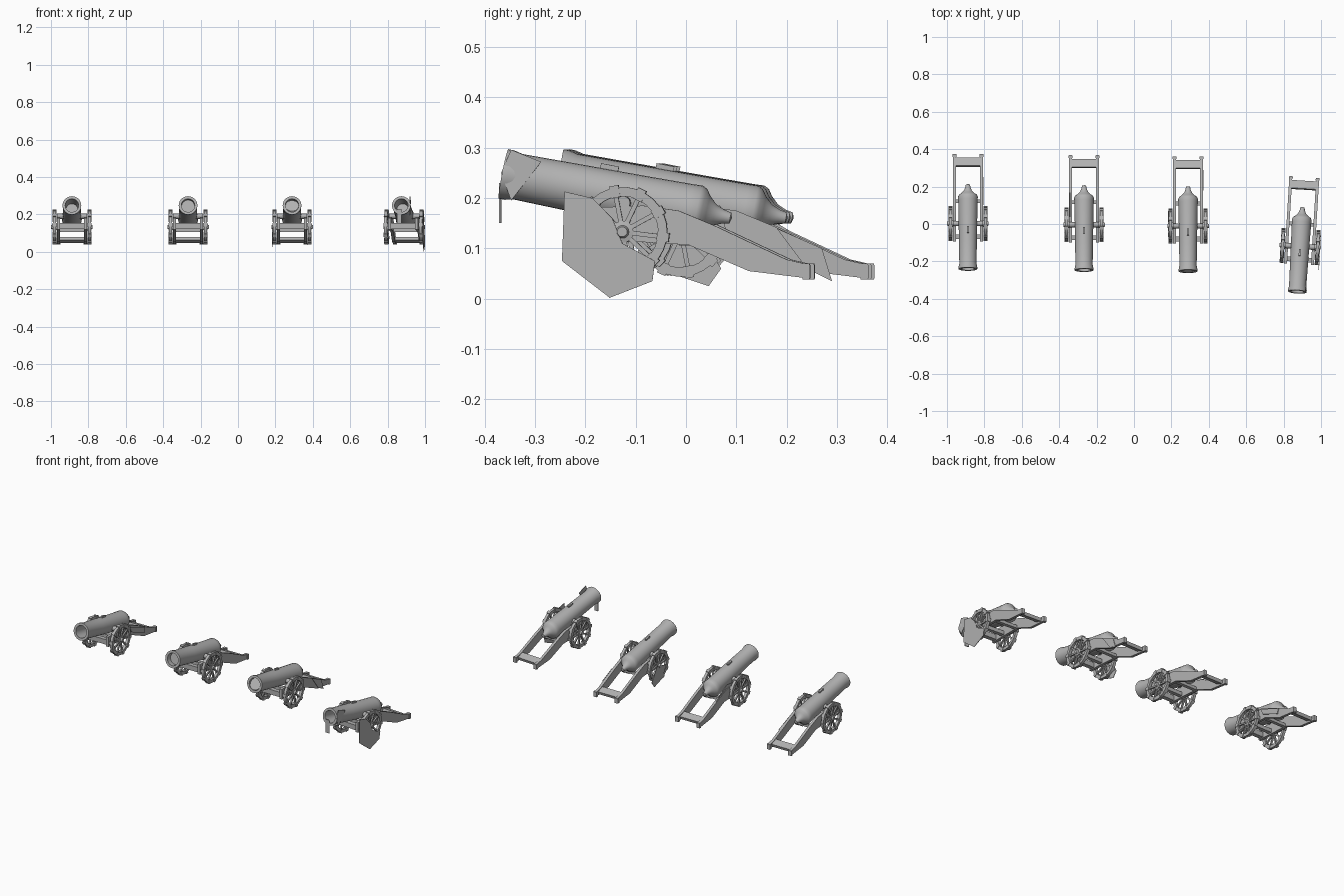
import bpy, bmesh, math
from mathutils import Vector, Matrix

if "Cube" in bpy.data.objects:
    bpy.data.objects.remove(bpy.data.objects["Cube"])

grey = bpy.data.materials.new("iron_grey")
grey.diffuse_color = (0.45, 0.45, 0.45, 1)
grey.use_nodes = True
grey.node_tree.nodes["Principled BSDF"].inputs["Base Color"].default_value = grey.diffuse_color

# position and turn of each gun
GUNS = [(-0.888, 0.002, 0), (-0.267, -0.004, 0), (0.289, -0.01, 0), (0.888, -0.12, -3.5)]
TILT = math.radians(11)
AXIS = Vector((0, math.cos(TILT), -math.sin(TILT)))
UP = Vector((0, math.sin(TILT), math.cos(TILT)))
MUZZLE = Vector((0, -0.243, 0.248))
X = Vector((1, 0, 0))
HUB_Y, HUB_Z = 0.0, 0.133


def lathe(bm, profile, origin, axis, u, v, n):
    """Revolve (distance, radius) points around an axis."""
    rings = []
    for t, r in profile:
        c = origin + axis * t
        if r == 0:
            rings.append([bm.verts.new(c)] * n)
        else:
            rings.append([bm.verts.new(c + u * r * math.cos(2 * math.pi * i / n)
                                       + v * r * math.sin(2 * math.pi * i / n)) for i in range(n)])
    for a, b in zip(rings, rings[1:]):
        for i in range(n):
            j = (i + 1) % n
            bm.faces.new(list(dict.fromkeys([a[i], a[j], b[j], b[i]])))


def box(bm, centre, size, rot=Matrix()):
    bmesh.ops.create_cube(bm, size=1, matrix=Matrix.Translation(centre) @ rot @ Matrix.Diagonal((*size, 1)))


def plank(bm, outline, x0, x1):
    """Extrude a (y, z) outline from x0 to x1."""
    a = [bm.verts.new((x0, y, z)) for y, z in outline]
    b = [bm.verts.new((x1, y, z)) for y, z in outline]
    bm.faces.new(a)
    bm.faces.new(b[::-1])
    for i in range(len(a)):
        j = (i + 1) % len(a)
        bm.faces.new((a[i], b[i], b[j], a[j]))


def finish(bm, name, guns=range(4), angle=35):
    """Make one mesh and place it on the chosen guns."""
    bmesh.ops.recalc_face_normals(bm, faces=bm.faces)
    me = bpy.data.meshes.new(name)
    bm.to_mesh(me)
    bm.free()
    me.materials.append(grey)
    for k in guns:
        ob = bpy.data.objects.new(f"gun_{k + 1}_{name}", me)
        x, y, a = GUNS[k]
        ob.location = (x, y, 0)
        ob.rotation_euler.z = math.radians(a)
        bpy.context.collection.objects.link(ob)
    bpy.ops.object.select_all(action='DESELECT')
    ob.select_set(True)
    bpy.context.view_layer.objects.active = ob
    bpy.ops.object.shade_smooth_by_angle(angle=math.radians(angle))


# barrel with bore, breech ring and knob
bm = bmesh.new()
lathe(bm, [(0.12, 0), (0.12, 0.032), (0, 0.036), (0, 0.050), (0.012, 0.050), (0.03, 0.046),
           (0.15, 0.048), (0.28, 0.050), (0.375, 0.052), (0.394, 0.053), (0.404, 0.048),
           (0.413, 0.035), (0.428, 0.021), (0.445, 0.014), (0.460, 0.011), (0.463, 0)],
      MUZZLE, AXIS, X, UP, 28)
finish(bm, "barrel")

# trunnions and top lifting lug
bm = bmesh.new()
lathe(bm, [(-0.08, 0), (-0.08, 0.014), (0.08, 0.014), (0.08, 0)], Vector((0, 0, 0.19)),
      X, Vector((0, 1, 0)), Vector((0, 0, 1)), 12)
finish(bm, "trunnions")
bm = bmesh.new()
box(bm, MUZZLE + AXIS * 0.205 + UP * 0.051, (0.01, 0.036, 0.014), Matrix.Rotation(-TILT, 4, 'X'))
finish(bm, "lifting_lug")

# carriage cheeks running back into the trail
CHEEK = [(-0.095, 0.12), (-0.095, 0.18), (0.04, 0.185), (0.11, 0.175), (0.18, 0.146), (0.325, 0.078),
         (0.372, 0.067), (0.372, 0.04), (0.25, 0.055), (0.13, 0.107), (0.0, 0.115)]
bm = bmesh.new()
for s in (-1, 1):
    plank(bm, CHEEK, s * 0.064, s * 0.08)
finish(bm, "carriage_cheeks")

# iron bands at the trail ends
bm = bmesh.new()
for s in (-1, 1):
    box(bm, (s * 0.072, 0.364, 0.054), (0.021, 0.014, 0.032))
finish(bm, "trail_bands")

# cross pieces and axle
bm = bmesh.new()
box(bm, (0, 0.328, 0.064), (0.13, 0.045, 0.018), Matrix.Rotation(math.radians(-20), 4, 'X'))
box(bm, (0, -0.07, 0.138), (0.13, 0.025, 0.03))
box(bm, (0, 0.12, 0.115), (0.13, 0.02, 0.018))
finish(bm, "cross_pieces")
bm = bmesh.new()
box(bm, (0, HUB_Y, HUB_Z), (0.2, 0.022, 0.022))
finish(bm, "axle")

# wheels: rim, hub, spokes and rim clamps
N = 10
Y, Z = Vector((0, 1, 0)), Vector((0, 0, 1))
for s, side in ((-1, "left"), (1, "right")):
    hub = Vector((s * 0.094, HUB_Y, HUB_Z))
    bm = bmesh.new()
    lathe(bm, [(-0.008, 0.071), (-0.008, 0.089), (0.008, 0.089), (0.008, 0.071), (-0.008, 0.071)],
          hub, X, Y, Z, 30)
    bmesh.ops.remove_doubles(bm, verts=bm.verts, dist=1e-5)
    finish(bm, side + "_wheel_rim")
    bm = bmesh.new()
    lathe(bm, [(-0.014, 0), (-0.014, 0.018), (0.006, 0.022), (0.008, 0.013), (0.017, 0.010), (0.017, 0)],
          hub, X * s, Y, Z, 14)
    finish(bm, side + "_wheel_hub")
    spokes, clamps = bmesh.new(), bmesh.new()
    for i in range(N):
        rot = Matrix.Rotation(2 * math.pi * (i + 0.3) / N, 4, 'X')
        box(spokes, hub + rot @ Vector((0, 0, 0.045)), (0.009, 0.009, 0.056), rot)
        box(clamps, hub + rot @ Vector((0, 0, 0.081)), (0.021, 0.018, 0.024), rot)
    finish(spokes, side + "_wheel_spokes")
    finish(clamps, side + "_rim_clamps")

# torn sheets hanging on the sides: (gun, x, thickness, y-z outline, name)
SHEETS = [
    (3, 0.107, 0.003, [(-0.115, 0.213), (-0.12, 0.075), (-0.025, 0.002), (0.06, 0.035), (0.065, 0.075),
                       (0.0, 0.11), (-0.02, 0.16), (-0.06, 0.20)], "wheel_sheet"),
    (3, 0.045, 0.003, [(-0.225, 0.296), (-0.165, 0.272), (-0.225, 0.195), (-0.245, 0.25)], "muzzle_sheet"),
    (2, -0.107, 0.003, [(-0.06, 0.12), (-0.02, 0.05), (0.055, 0.025), (0.08, 0.06), (0.03, 0.14)], "wheel_sheet"),
    (1, -0.075, 0.004, [(0.02, 0.19), (0.10, 0.2), (0.21, 0.135), (0.1, 0.15)], "cheek_sheet"),
    (2, 0.083, 0.003, [(0.19, 0.14), (0.28, 0.1), (0.3, 0.035), (0.25, 0.06)], "trail_sheet"),
    (0, 0.085, 0.004, [(0.1, 0.17), (0.25, 0.11), (0.24, 0.08), (0.12, 0.13)], "cheek_sheet"),
]
for k, x, w, outline, name in SHEETS:
    bm = bmesh.new()
    plank(bm, outline, x - w / 2, x + w / 2)
    finish(bm, name, [k])

# plates stuck in the mouths of the two middle guns
for k, depth, lean in ((1, 0.03, 0), (2, 0.012, 25)):
    bm = bmesh.new()
    d = Matrix.Rotation(math.radians(lean), 3, 'X')
    lathe(bm, [(0, 0), (0, 0.036), (0.004, 0.036), (0.004, 0)], MUZZLE + AXIS * depth,
          d.inverted() @ AXIS, X, d.inverted() @ UP, 14)
    finish(bm, "mouth_plate", [k])

# torn strip hanging from the last muzzle
bm = bmesh.new()
box(bm, (-0.01, -0.25, 0.19), (0.025, 0.004, 0.08))
finish(bm, "muzzle_strip", [3])
